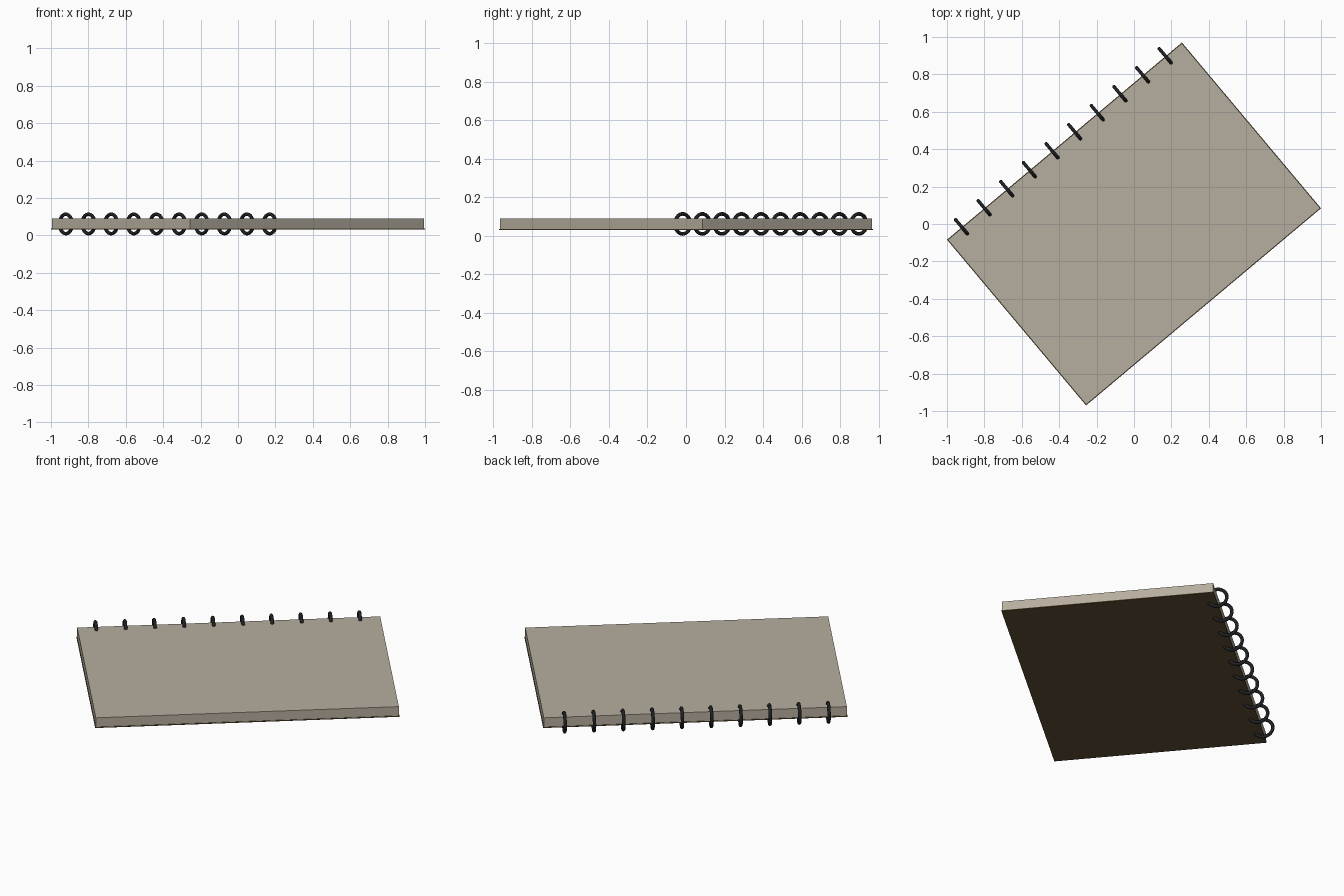
import bpy, math
from mathutils import Matrix, Vector

if "Cube" in bpy.data.objects:
    bpy.data.objects.remove(bpy.data.objects["Cube"])

ANGLE = math.radians(40)          # the notebook lies turned on the ground
TURN = Matrix.Rotation(ANGLE, 4, 'Z')
LENGTH, WIDTH = 1.64, 1.157
RINGS, SPACING = 10, 0.158


def material(name, rgb):
    m = bpy.data.materials.new(name)
    m.diffuse_color = (*rgb, 1)
    m.use_nodes = True
    m.node_tree.nodes["Principled BSDF"].inputs["Base Color"].default_value = m.diffuse_color
    return m


paper = material("warm grey paper", (0.47, 0.42, 0.345))
brown = material("dark brown card", (0.12, 0.08, 0.035))
black = material("black wire", (0.013, 0.014, 0.015))


def slab(name, length, width, z0, z1, mat):
    bpy.ops.mesh.primitive_cube_add(size=1)
    o = bpy.context.object
    o.name = name
    o.data.transform(Matrix.Translation((0, 0, (z0 + z1) / 2))
                     @ Matrix.Diagonal((length, width, z1 - z0, 1)))
    o.data.transform(TURN)
    o.data.materials.append(mat)


# back cover, a hair larger than the page block
slab("back_cover", LENGTH, WIDTH, 0.031, 0.036, brown)
slab("page_block", LENGTH - 0.007, WIDTH - 0.007, 0.036, 0.09, paper)

# binding rings centred on the long back edge
for i in range(RINGS):
    x = (i - (RINGS - 1) / 2) * SPACING - 0.005
    bpy.ops.mesh.primitive_torus_add(major_radius=0.052, minor_radius=0.0095,
                                     major_segments=32, minor_segments=10)
    ring = bpy.context.object
    ring.name = f"binding_ring_{i + 1}"
    ring.data.transform(TURN @ Matrix.Translation((x, WIDTH / 2, 0.0615))
                        @ Matrix.Rotation(math.pi / 2, 4, 'Y'))
    ring.data.materials.append(black)
    bpy.ops.object.shade_smooth()
